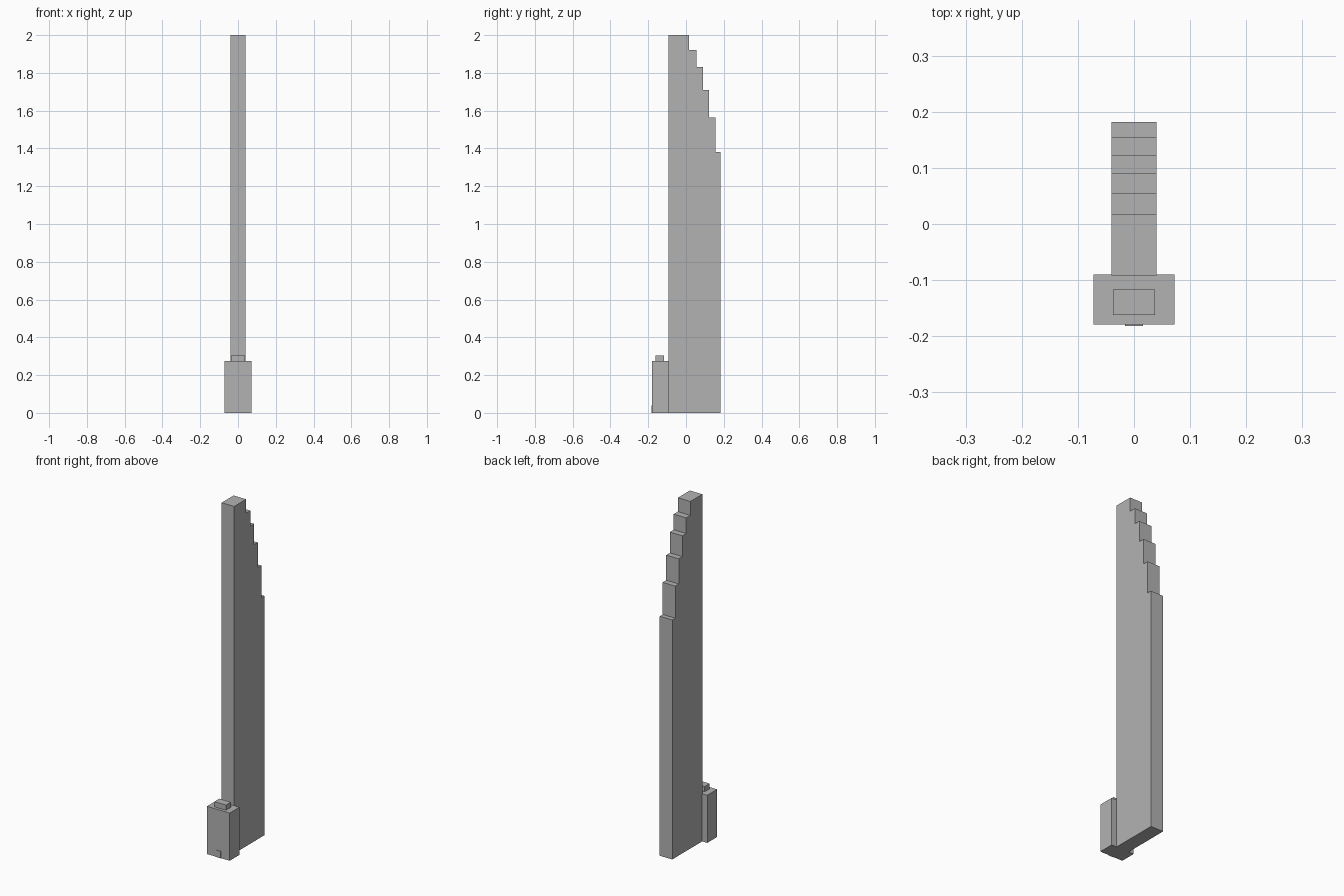
import bpy
import bmesh

old = bpy.data.objects.get("Cube")
if old:
    bpy.data.objects.remove(old, do_unlink=True)

# Single flat material
GREY = (0.45, 0.45, 0.45, 1.0)
grey = bpy.data.materials.new("light_grey")
grey.use_nodes = True
grey.diffuse_color = GREY
grey.node_tree.nodes["Principled BSDF"].inputs["Base Color"].default_value = GREY


def finish(name, bm):
    """Turn a bmesh into a named, flat-shaded object."""
    bmesh.ops.recalc_face_normals(bm, faces=bm.faces[:])
    mesh = bpy.data.meshes.new(name)
    bm.to_mesh(mesh)
    bm.free()
    mesh.materials.append(grey)
    obj = bpy.data.objects.new(name, mesh)
    bpy.context.collection.objects.link(obj)
    return obj


def extrude_side_profile(name, profile, half_width):
    """Extrude a (y, z) outline across x, centred on x = 0."""
    bm = bmesh.new()
    face = bm.faces.new([bm.verts.new((-half_width, y, z)) for y, z in profile])
    result = bmesh.ops.extrude_face_region(bm, geom=[face], use_keep_orig=True)
    moved = [g for g in result["geom"] if isinstance(g, bmesh.types.BMVert)]
    bmesh.ops.translate(bm, verts=moved, vec=(2 * half_width, 0, 0))
    return finish(name, bm)


def block(name, half_width, front, back, bottom, top):
    outline = [(front, bottom), (back, bottom), (back, top), (front, top)]
    return extrude_side_profile(name, outline, half_width)


# Tower slab: each setback is (back edge, roof height), lowest first
TOWER_FRONT = -0.092
setbacks = [(0.182, 1.38), (0.155, 1.565), (0.123, 1.71),
            (0.09, 1.83), (0.055, 1.92), (0.017, 2.0)]
outline = [(TOWER_FRONT, 0.0), (setbacks[0][0], 0.0)]
for i, (back, roof) in enumerate(setbacks):
    next_back = setbacks[i + 1][0] if i + 1 < len(setbacks) else TOWER_FRONT
    outline += [(back, roof), (next_back, roof)]
extrude_side_profile("stepped_tower", outline, 0.04)

# Low entrance building with its roof box and doorway
block("entrance_building", 0.0725, -0.179, -0.09, 0.0, 0.275)
block("roof_box", 0.037, -0.162, -0.117, 0.275, 0.305)
block("entrance_door", 0.016, -0.182, -0.178, 0.0, 0.04)
